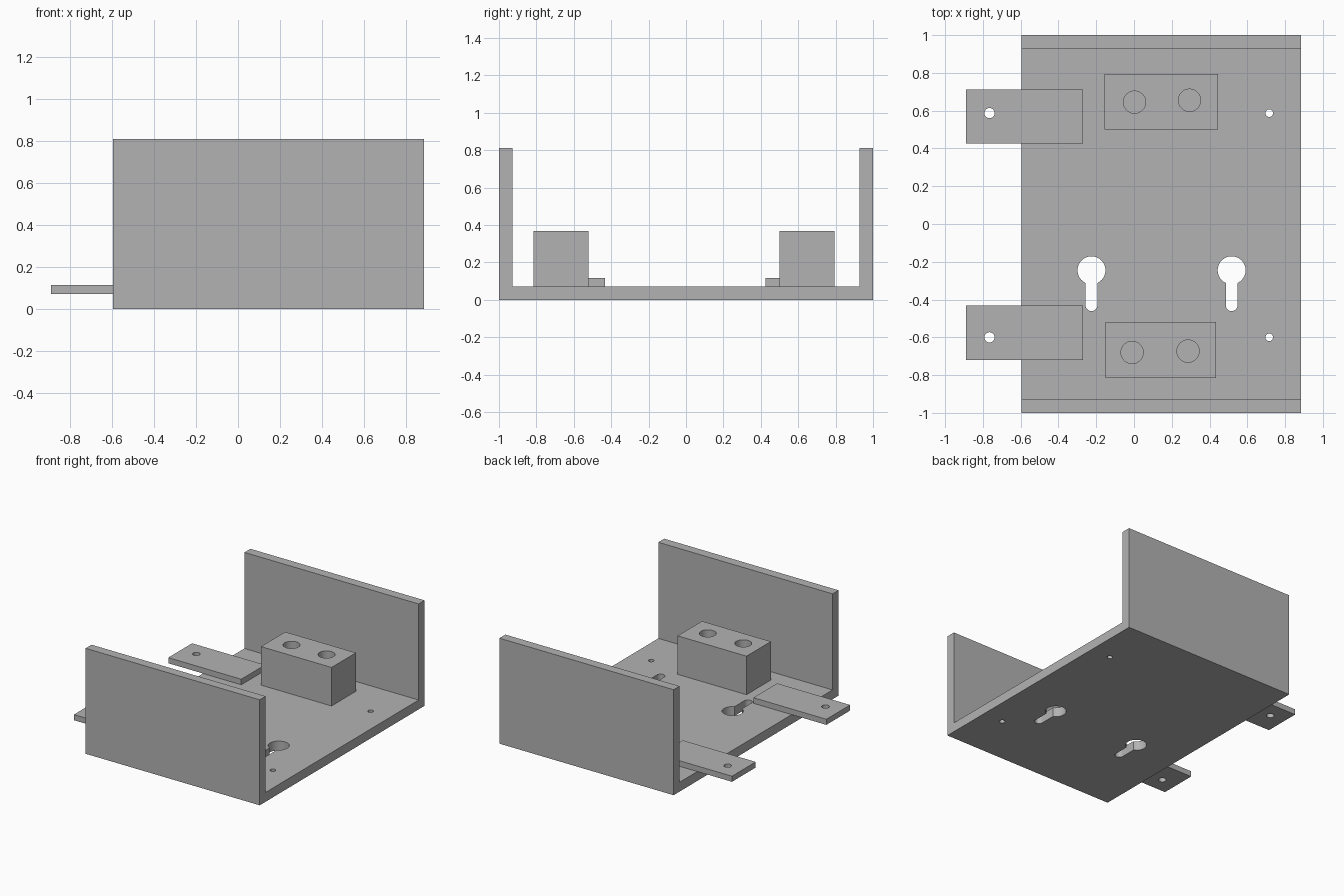
import bpy, bmesh, math

cube = bpy.data.objects.get("Cube")
if cube:
    bpy.data.objects.remove(cube, do_unlink=True)

grey = bpy.data.materials.new("plain_grey")
colour = (0.45, 0.45, 0.45, 1)
grey.diffuse_color = colour
grey.use_nodes = True
grey.node_tree.nodes["Principled BSDF"].inputs["Base Color"].default_value = colour

FLOOR = 0.072     # floor thickness
LEFT, RIGHT = 0.885, -0.595


def prism(name, outline, offset):
    """Extrude a closed 3D outline along an offset vector."""
    bm = bmesh.new()
    face = bm.faces.new([bm.verts.new(p) for p in outline])
    ext = bmesh.ops.extrude_face_region(bm, geom=[face], use_keep_orig=True)
    verts = [g for g in ext["geom"] if isinstance(g, bmesh.types.BMVert)]
    bmesh.ops.translate(bm, verts=verts, vec=offset)
    bmesh.ops.recalc_face_normals(bm, faces=bm.faces)
    mesh = bpy.data.meshes.new(name)
    bm.to_mesh(mesh)
    bm.free()
    mesh.materials.append(grey)
    obj = bpy.data.objects.new(name, mesh)
    bpy.context.collection.objects.link(obj)
    return obj


def box(name, x0, x1, y0, y1, z0, z1):
    outline = [(x0, y0, z0), (x1, y0, z0), (x1, y1, z0), (x0, y1, z0)]
    return prism(name, outline, (0, 0, z1 - z0))


def arc(x, y, r, start, end, n):
    """Points on an arc, angles in radians."""
    angles = [start + (end - start) * i / n for i in range(n + 1)]
    return [(x + r * math.cos(a), y + r * math.sin(a), -0.1) for a in angles]


def round_hole(x, y, r):
    return arc(x, y, r, 0, math.tau, 48)[:-1]


def keyhole(x, y, r, slot_r, slot_y):
    gap = math.asin(slot_r / r)
    head = arc(x, y, r, gap - math.pi / 2, 1.5 * math.pi - gap, 40)
    return head + arc(x, slot_y, slot_r, math.pi, math.tau, 20)


def drill(obj, outlines):
    """Cut vertical holes right through a part."""
    for outline in outlines:
        cutter = prism("cutter", outline, (0, 0, 1))
        cutter.hide_render = True
        mod = obj.modifiers.new("hole", "BOOLEAN")
        mod.operation = "DIFFERENCE"
        mod.solver = "EXACT"
        mod.object = cutter
        bpy.context.view_layer.objects.active = obj
        bpy.ops.object.modifier_apply(modifier=mod.name)
        bpy.data.objects.remove(cutter, do_unlink=True)
    bpy.ops.object.select_all(action="DESELECT")
    obj.select_set(True)
    bpy.context.view_layer.objects.active = obj
    bpy.ops.object.shade_smooth_by_angle(angle=math.radians(30))


# U-shaped channel with keyholes and screw holes
H, W = 0.81, 0.928
profile = [(-1, 0), (1, 0), (1, H), (W, H), (W, FLOOR), (-W, FLOOR), (-W, H), (-1, H)]
channel = prism("channel", [(RIGHT, y, z) for y, z in profile], (LEFT - RIGHT, 0, 0))
drill(channel, [keyhole(x, -0.245, 0.074, 0.031, -0.43) for x in (-0.225, 0.517)]
      + [round_hole(0.716, y, 0.02) for y in (0.587, -0.6)])

# Mounting tabs overhanging the right edge
for name, y0, hole_y in (("back_tab", 0.425, 0.587), ("front_tab", -0.72, -0.6)):
    tab = box(name, -0.89, -0.27, y0, y0 + 0.288, FLOOR, 0.115)
    drill(tab, [round_hole(-0.765, hole_y, 0.027)])

# Blocks with paired bores
back_block = box("back_block", -0.155, 0.445, 0.5, 0.795, FLOOR, 0.368)
drill(back_block, [round_hole(0.003, 0.645, 0.059), round_hole(0.294, 0.655, 0.059)])
front_block = box("front_block", -0.15, 0.435, -0.815, -0.52, FLOOR, 0.368)
drill(front_block, [round_hole(-0.01, -0.68, 0.059), round_hole(0.286, -0.673, 0.059)])
